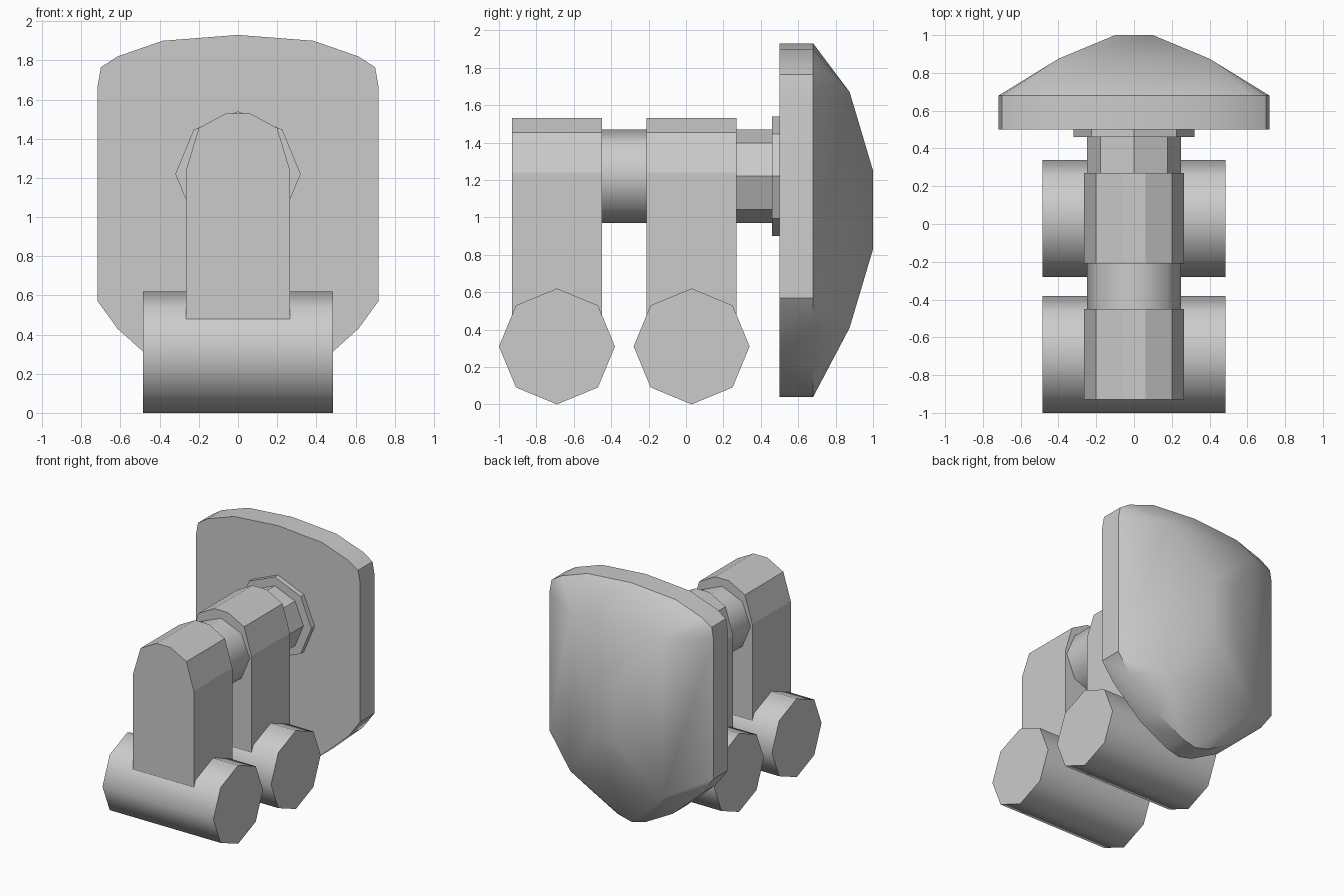
import bpy, bmesh, math
from mathutils import Vector

if "Cube" in bpy.data.objects:
    bpy.data.objects.remove(bpy.data.objects["Cube"])


def make_object(name, bm, smooth_angle=None):
    bmesh.ops.recalc_face_normals(bm, faces=bm.faces)
    mesh = bpy.data.meshes.new(name)
    bm.to_mesh(mesh)
    bm.free()
    obj = bpy.data.objects.new(name, mesh)
    bpy.context.collection.objects.link(obj)
    if smooth_angle:
        bpy.ops.object.select_all(action='DESELECT')
        obj.select_set(True)
        bpy.context.view_layer.objects.active = obj
        bpy.ops.object.shade_smooth_by_angle(angle=math.radians(smooth_angle))
    return obj


def prism(name, profile, start, end, axis='Y', smooth_angle=None):
    """Extrude a closed profile (u, z) along X or Y."""
    bm = bmesh.new()
    place = (lambda u, z, d: (u, d, z)) if axis == 'Y' else (lambda u, z, d: (d, u, z))
    ends = [[bm.verts.new(place(u, z, d)) for u, z in profile] for d in (start, end)]
    n = len(profile)
    for ring in ends:
        bm.faces.new(ring)
    for i in range(n):
        j = (i + 1) % n
        bm.faces.new((ends[0][i], ends[0][j], ends[1][j], ends[1][i]))
    return make_object(name, bm, smooth_angle)


def octagon(cu, cz, r):
    return [(cu + r * math.sin(i * math.pi / 4), cz + r * math.cos(i * math.pi / 4))
            for i in range(8)]


def mirrored(half):
    """Close a right-hand half profile by mirroring it across u = 0."""
    return half + [(-u, z) for u, z in reversed(half) if u > 0]


# Front and rear cross rollers with their uprights
upright = mirrored([(0.06, 1.53), (0.2, 1.455), (0.265, 1.24), (0.265, 0.45)])
for label, y in (("front", -0.69), ("rear", 0.03)):
    prism(label + "_roller", octagon(y, 0.31, 0.31), -0.485, 0.485, 'X', 60)
    prism(label + "_upright", upright, y - 0.24, y + 0.24)

# Pins joining the uprights and the plate, and the plate's flange
prism("link_pin", octagon(0, 1.22, 0.25), -0.46, -0.20, smooth_angle=60)
prism("plate_pin", octagon(0, 1.22, 0.25), 0.26, 0.47)
prism("plate_flange", octagon(0, 1.22, 0.32), 0.46, 0.505)

# Domed plate: rim outline twice, then a stepped grid of points rising to the crown
rim = mirrored([(0, 1.93), (0.385, 1.90), (0.615, 1.82), (0.70, 1.765), (0.717, 1.67),
                (0.717, 0.57), (0.615, 0.43), (0.36, 0.20), (0.12, 0.07), (0, 0.04)])
bm = bmesh.new()
for y in (0.50, 0.68):
    for x, z in rim:
        bm.verts.new((x, y, z))
for x in (-0.4, -0.1, 0.1, 0.4):
    for z in (0.41, 0.83, 1.25, 1.67):
        crown = abs(x) < 0.2 and 0.5 < z < 1.5
        bm.verts.new((x, 1.0 if crown else 0.875, z))
bmesh.ops.convex_hull(bm, input=bm.verts[:])
bmesh.ops.dissolve_limit(bm, angle_limit=math.radians(1), verts=bm.verts[:], edges=bm.edges[:])
make_object("domed_plate", bm, 35)
